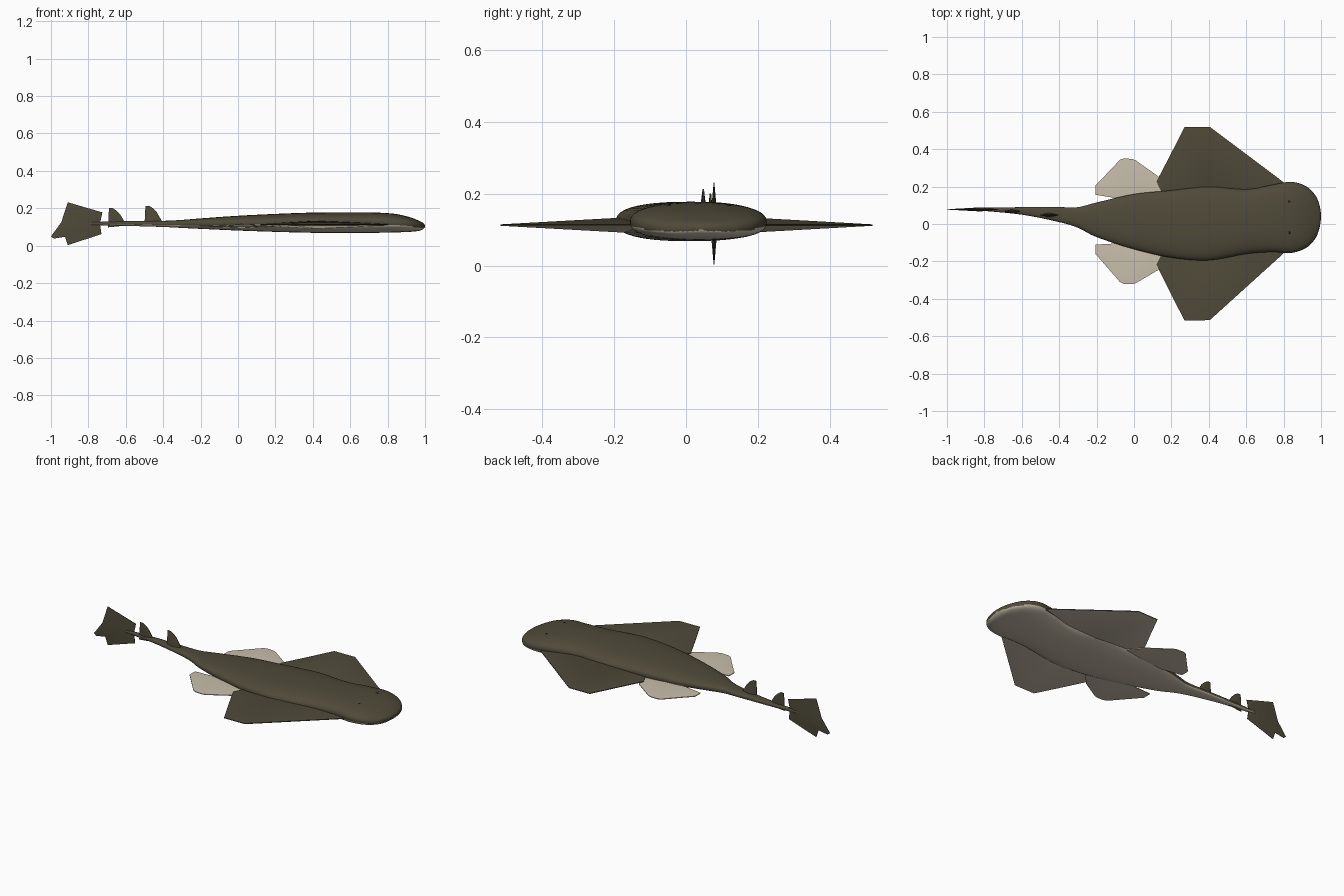
import bpy, bmesh, math
from mathutils import Vector

if "Cube" in bpy.data.objects:
    bpy.data.objects.remove(bpy.data.objects["Cube"])


def material(name, rgb):
    m = bpy.data.materials.new(name)
    m.diffuse_color = (*rgb, 1)
    m.use_nodes = True
    m.node_tree.nodes["Principled BSDF"].inputs["Base Color"].default_value = m.diffuse_color
    return m


OLIVE = material("olive_back", (0.078, 0.068, 0.041))
CREAM = material("cream_belly", (0.58, 0.52, 0.41))
BLACK = material("black_eye", (0.012, 0.011, 0.01))

# Body stations: x, centre y, half width, top z, bottom z
STATIONS = [Vector(s) for s in (
    (-.85, .08, .006, .125, .112), (-.6, .07, .02, .131, .106),
    (-.4, .05, .04, .133, .1), (-.3, .035, .055, .138, .095),
    (-.2, .0225, .0925, .146, .09), (0, .0125, .1475, .16, .081),
    (.2, 0, .18, .17, .074), (.4, .0025, .1975, .177, .069),
    (.6, .0125, .173, .178, .068), (.74, .03, .18, .177, .069),
    (.84, .035, .19, .17, .071), (.92, .037, .165, .152, .074),
    (.97, .038, .115, .132, .08), (.992, .04, .06, .12, .09),
    (1, .042, .01, .108, .1))]


def bend(x):
    """Sideways offset of the curved spine at x."""
    for a, b in zip(STATIONS, STATIONS[1:]):
        if x <= b[0]:
            return a[1] + (b[1] - a[1]) * max(0, (x - a[0]) / (b[0] - a[0]))
    return STATIONS[-1][1]


def finish(bm, name, mats, rule=None, angle=60):
    bmesh.ops.recalc_face_normals(bm, faces=bm.faces)
    bm.normal_update()
    if rule:
        for f in bm.faces:
            f.material_index = rule(f)
    me = bpy.data.meshes.new(name)
    bm.to_mesh(me)
    bm.free()
    for m in mats:
        me.materials.append(m)
    ob = bpy.data.objects.new(name, me)
    bpy.context.collection.objects.link(ob)
    bpy.ops.object.select_all(action='DESELECT')
    ob.select_set(True)
    bpy.context.view_layer.objects.active = ob
    bpy.ops.object.shade_smooth_by_angle(angle=math.radians(angle))
    return ob


def underside(f):
    return 1 if f.normal.z < -0.45 else 0


# Body: superellipse rings lofted along a smooth spline
def build_body(sides=48, steps=5):
    pts = [STATIONS[0]] + STATIONS + [STATIONS[-1]]
    rows = []
    for a, b, c, d in zip(pts, pts[1:], pts[2:], pts[3:]):
        for k in range(steps):
            t = k / steps
            rows.append(0.5 * (2 * b + (c - a) * t + (2 * a - 5 * b + 4 * c - d) * t**2
                               + (3 * b - a - 3 * c + d) * t**3))
    rows.append(STATIONS[-1])
    bm = bmesh.new()
    rings = []
    for x, y, w, top, bot in rows:
        mid, ring = (top + bot) / 2, []
        for i in range(sides):
            c, s = math.cos(math.tau * i / sides), math.sin(math.tau * i / sides)
            ring.append(bm.verts.new((
                x, y + w * math.copysign(abs(c)**.8, c),
                mid + (top - bot) / 2 * math.copysign(abs(s)**.8, s))))
        rings.append(ring)
    for r, q in zip(rings, rings[1:]):
        for i in range(sides):
            j = (i + 1) % sides
            bm.faces.new((r[i], r[j], q[j], q[i]))
    bm.faces.new(rings[0])
    bm.faces.new(rings[-1])
    finish(bm, "body", [OLIVE, CREAM], underside)


# Fin: thin outline swelling to a thick centre on both sides
def fin(name, outline, centre, thick, place, mats, rule=None, edge=.002):
    bm = bmesh.new()
    sheets = []
    for s in (1, -1):
        rim = [bm.verts.new(place(u, v, s * edge)) for u, v in outline]
        hub = bm.verts.new(place(*centre, s * thick))
        for i in range(len(rim)):
            bm.faces.new((rim[i - 1], rim[i], hub))
        sheets.append(rim)
    a, b = sheets
    for i in range(len(a)):
        bm.faces.new((a[i - 1], a[i], b[i], b[i - 1]))
    finish(bm, name, mats, rule, 30)


build_body()

# Paired fins follow the spine bend on each side
PECTORAL = [(.82, .14), (.8, .19), (.405, .517), (.27, .517), (.19, .36), (.12, .222), (.18, .1)]
PELVIC = [(-.205, .133), (-.205, .185), (-.19, .2), (-.075, .327), (-.055, .335), (-.01, .335),
          (.01, .328), (.13, .25), (.2, .17), (.1, .1)]
for side, s in (("left", 1), ("right", -1)):
    fin("pectoral_fin_" + side, PECTORAL, (.42, .16), .022,
        lambda x, y, t: (x, s * y + bend(x), .113 + t), [OLIVE, CREAM], underside)
    fin("pelvic_fin_" + side, PELVIC, (.02, .16), .01,
        lambda x, y, t: (x, s * y + bend(x), .105 + t), [CREAM])

# Two dorsal fins on the tail, and the tail fin
DORSAL = [(-.5, .11), (-.495, .213), (-.475, .213), (-.455, .2), (-.435, .18), (-.4, .12)]
fin("front_dorsal_fin", DORSAL, (-.455, .13), .012,
    lambda x, z, t: (x, .048 + t, z), [OLIVE])
fin("rear_dorsal_fin", [(x - .195, z - .012) for x, z in DORSAL], (-.65, .12), .01,
    lambda x, z, t: (x, .068 + t, z), [OLIVE])
fin("tail_fin", [(-.91, .232), (-.725, .178), (-.738, .12), (-.73, .062), (-.91, .003),
                 (-.925, .048), (-.985, .038), (-1, .05), (-.945, .125)],
    (-.82, .118), .011, lambda x, z, t: (x, .078 + t, z), [OLIVE], edge=.001)

# Small eyes set into the top of the head
for side, s in (("left", 1), ("right", -1)):
    bm = bmesh.new()
    bmesh.ops.create_uvsphere(bm, u_segments=12, v_segments=8, radius=.009)
    bmesh.ops.translate(bm, verts=bm.verts, vec=(.83, .037 + s * .083, .162))
    finish(bm, "eye_" + side, [BLACK])
